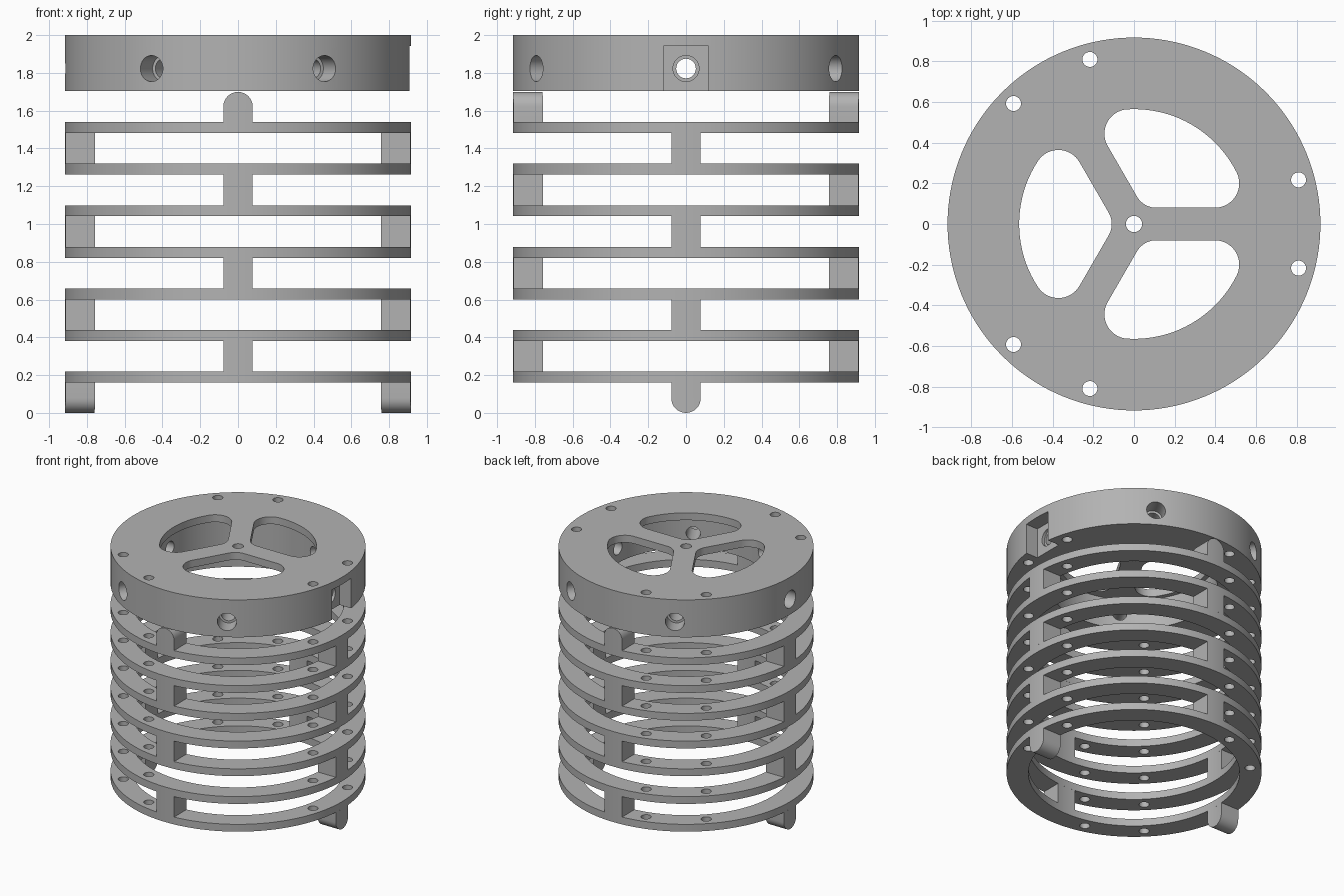
import bpy, bmesh
from math import sin, cos, radians, sqrt, pi, asin, degrees
from mathutils import Matrix, Vector

cube = bpy.data.objects.get("Cube")
if cube:
    bpy.data.objects.remove(cube, do_unlink=True)

R_OUT, R_RING, R_SKIRT = 0.917, 0.76, 0.60
RING_T, PITCH, RING_Z, RINGS = 0.058, 0.2203, 0.16, 7
CAP_Z, PLATE_Z, TOP_Z = 1.703, 1.942, 2.0
POST_W = 0.078

grey = bpy.data.materials.new("plain grey")
grey.use_nodes = True
colour = (0.45, 0.45, 0.45, 1)
grey.diffuse_color = colour
grey.node_tree.nodes["Principled BSDF"].inputs["Base Color"].default_value = colour
parts = []


def add_object(name, mesh, part=True):
    ob = bpy.data.objects.new(name, mesh)
    bpy.context.scene.collection.objects.link(ob)
    if part:
        if not mesh.materials:
            mesh.materials.append(grey)
        parts.append(ob)
    return ob


def arc(cx, cy, r, start, end, n):
    angles = [radians(start + (end - start) * i / n) for i in range(n + 1)]
    return [(cx + r * cos(a), cy + r * sin(a)) for a in angles]


def circle(r, n, cx=0, cy=0):
    return arc(cx, cy, r, 0, 360, n)[:-1]


def slab(name, outlines, thickness):
    """Mesh of a flat plate: first outline is the rim, the others are holes."""
    curve = bpy.data.curves.new(name, 'CURVE')
    curve.dimensions, curve.fill_mode = '2D', 'BOTH'
    curve.extrude = thickness / 2
    for points in outlines:
        spline = curve.splines.new('POLY')
        spline.points.add(len(points) - 1)
        for p, (x, y) in zip(spline.points, points):
            p.co = (x, y, 0, 1)
        spline.use_cyclic_u = True
    temp = add_object(name, curve, part=False)
    bpy.context.view_layer.update()
    deps = bpy.context.evaluated_depsgraph_get()
    mesh = bpy.data.meshes.new_from_object(temp.evaluated_get(deps))
    bpy.data.objects.remove(temp, do_unlink=True)
    bpy.data.curves.remove(curve)
    mesh.materials.clear()
    mesh.name = name
    bm = bmesh.new()
    bm.from_mesh(mesh)
    bmesh.ops.remove_doubles(bm, verts=bm.verts, dist=1e-5)
    bmesh.ops.recalc_face_normals(bm, faces=bm.faces)
    bm.to_mesh(mesh)
    bm.free()
    return mesh


# Vertical rod holes, in three pairs
rod_holes = []
for base in (0, 120, 240):
    for side in (-15, 15):
        a = radians(base + side)
        rod_holes.append(circle(0.037, 24, 0.838 * cos(a), 0.838 * sin(a)))

# Stack of flat rings
rim = circle(R_OUT, 144)
ring_mesh = slab("ring", [rim, circle(R_RING, 144)] + rod_holes, RING_T)
for i in range(RINGS):
    ring = add_object(f"ring_{i + 1}", ring_mesh)
    ring.location.z = RING_Z + RING_T / 2 + i * PITCH


# Connecting posts that follow the ring's curve
def post(name, angle, z0, z1, round_end=None):
    bm = bmesh.new()
    columns, n = [], 16
    for i in range(n + 1):
        t = -POST_W * cos(pi * i / n)
        bulge = POST_W - sqrt(max(POST_W ** 2 - t * t, 0))
        lo = z0 + (bulge if round_end == "bottom" else 0)
        hi = z1 - (bulge if round_end == "top" else 0)
        xi, xo = sqrt(R_RING ** 2 - t * t), sqrt(R_OUT ** 2 - t * t)
        columns.append([bm.verts.new(c) for c in
                        ((xi, t, lo), (xo, t, lo), (xo, t, hi), (xi, t, hi))])
    for a, b in zip(columns, columns[1:]):
        for k in range(4):
            m = (k + 1) % 4
            bm.faces.new((a[k], a[m], b[m], b[k]))
    bm.faces.new(columns[0])
    bm.faces.new(columns[-1])
    bmesh.ops.recalc_face_normals(bm, faces=bm.faces)
    bm.transform(Matrix.Rotation(radians(angle), 4, 'Z'))
    mesh = bpy.data.meshes.new(name)
    bm.to_mesh(mesh)
    bm.free()
    add_object(name, mesh)


for level in range(RINGS + 1):
    top = RING_Z + level * PITCH
    bottom = top - PITCH + RING_T
    end = None
    if level == 0:
        bottom, end = 0, "bottom"
    elif level == RINGS:
        top, end = CAP_Z - 0.004, "top"
    for side in (0, 180):
        angle = side + 90 * (level % 2)
        post(f"post_{level}_{'a' if side == 0 else 'b'}", angle, bottom, top, end)


# Top plate with three rounded windows between spokes
def window(turn, spoke=0.08, f=0.12, f_hub=0.11, r=0.565):
    hub = (spoke + f_hub) / sin(radians(60))
    d = r - f
    az = degrees(asin((spoke + f) / d))
    corner = [(d * cos(radians(a)), d * sin(radians(a))) for a in (az, 120 - az)]
    pts = arc(hub * cos(radians(60)), hub * sin(radians(60)), f_hub, 210, 270, 10)
    pts += arc(*corner[0], f, -90, az, 16)
    pts += arc(0, 0, r, az, 120 - az, 20)[1:-1]
    pts += arc(*corner[1], f, 120 - az, 210, 16)
    rot = Matrix.Rotation(radians(turn), 2)
    return [tuple(rot @ Vector(p)) for p in pts]


windows = [window(turn) for turn in (0, 120, 240)]
plate_mesh = slab("top_plate", [rim, circle(0.04, 24)] + rod_holes + windows, TOP_Z - PLATE_Z)
plate = add_object("top_plate", plate_mesh)
plate.location.z = (TOP_Z + PLATE_Z) / 2

# Thick collar below the plate
skirt = add_object("collar", slab("collar", [rim, circle(R_SKIRT, 144)] + rod_holes, PLATE_Z - CAP_Z))
skirt.location.z = (PLATE_Z + CAP_Z) / 2


# Stepped radial screw holes and one square pocket
def cut(target, bm):
    mesh = bpy.data.meshes.new("cutter")
    bm.to_mesh(mesh)
    bm.free()
    cutter = add_object("cutter", mesh, part=False)
    cutter.hide_render = True
    mod = target.modifiers.new("cut", 'BOOLEAN')
    mod.operation, mod.solver, mod.object = 'DIFFERENCE', 'EXACT', cutter
    bpy.context.view_layer.objects.active = target
    bpy.ops.object.modifier_apply(modifier=mod.name)
    bpy.data.objects.remove(cutter, do_unlink=True)


def radial_holes(radius, r0, r1, z=1.823):
    bm = bmesh.new()
    for k in range(6):
        place = (Matrix.Rotation(radians(60 * k), 4, 'Z')
                 @ Matrix.Translation(((r0 + r1) / 2, 0, z))
                 @ Matrix.Rotation(pi / 2, 4, 'Y'))
        bmesh.ops.create_cone(bm, cap_ends=True, segments=32, radius1=radius,
                              radius2=radius, depth=r1 - r0, matrix=place)
    return bm


cut(skirt, radial_holes(0.052, 0.5, 1.0))
cut(skirt, radial_holes(0.069, 0.785, 1.0))
pocket = bmesh.new()
bmesh.ops.create_cube(pocket, size=1, matrix=Matrix.Translation((0.907, 0, 1.8205))
                      @ Matrix.Diagonal((0.2, 0.24, 0.2425, 1)))
cut(skirt, pocket)

# Smooth round walls, keep edges sharp
bpy.ops.object.select_all(action='DESELECT')
for ob in parts:
    ob.select_set(True)
bpy.context.view_layer.objects.active = parts[0]
bpy.ops.object.shade_smooth_by_angle(angle=radians(30))
